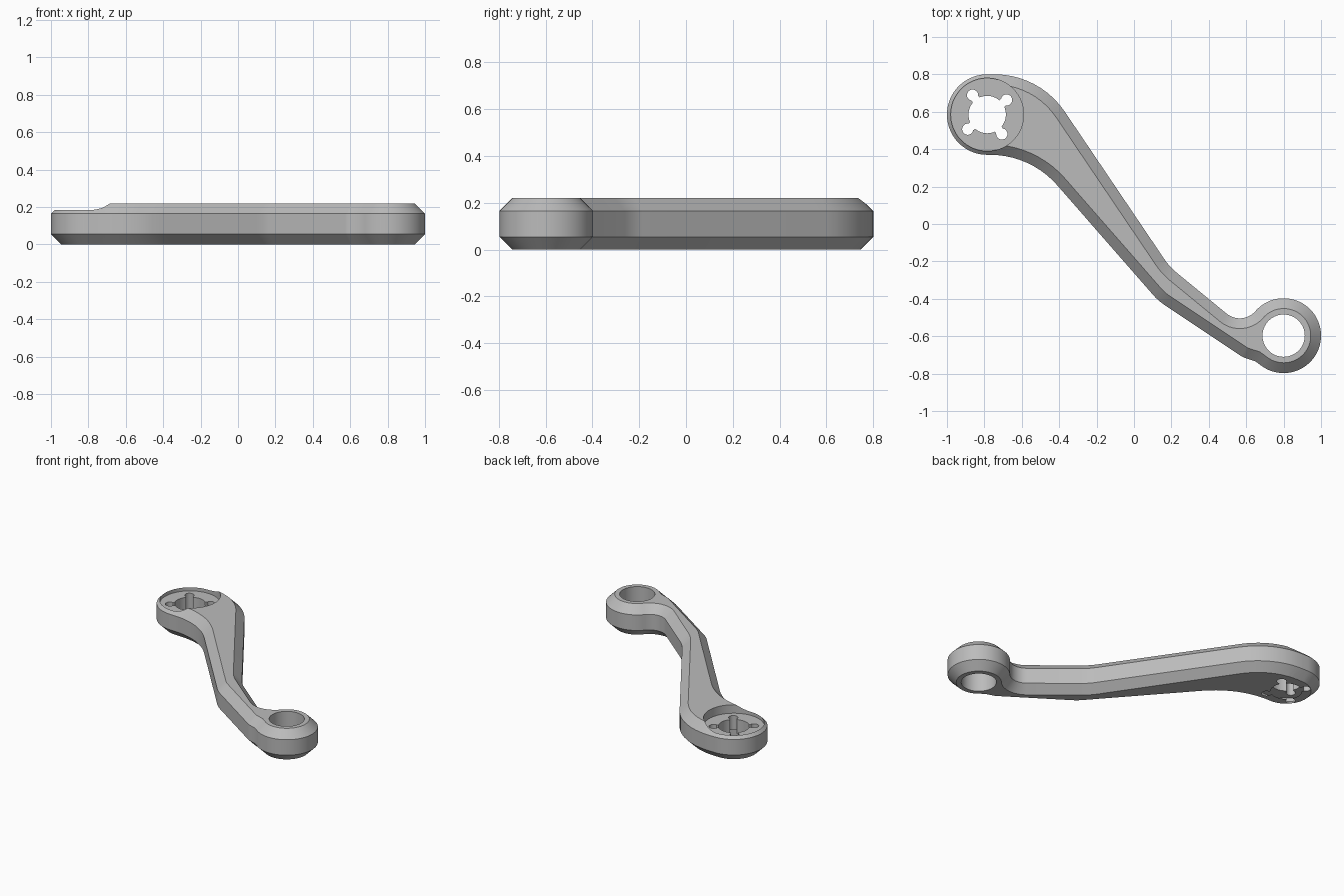
import bpy, bmesh, math
from mathutils import Vector

if "Cube" in bpy.data.objects:
    bpy.data.objects.remove(bpy.data.objects["Cube"], do_unlink=True)

HEIGHT, CHAMFER = 0.22, 0.055
HUB, HUB_R = Vector((-0.785, 0.585)), 0.215
EYE, EYE_R = Vector((0.8, -0.597)), 0.2

grey = bpy.data.materials.new("plain_grey")
grey.use_nodes = True
colour = (0.5, 0.5, 0.5, 1)
grey.diffuse_color = colour
grey.node_tree.nodes["Principled BSDF"].inputs["Base Color"].default_value = colour


def arc(centre, radius, start, end, steps):
    angles = [math.radians(start + (end - start) * i / steps) for i in range(steps + 1)]
    return [centre + radius * Vector((math.cos(a), math.sin(a))) for a in angles]


def fillet(before, corner, after, radius, steps=10):
    """Replace a corner with a tangent arc."""
    u, v = (before - corner).normalized(), (after - corner).normalized()
    half = u.angle(v) / 2
    centre = corner + (u + v).normalized() * radius / math.sin(half)
    reach = radius / math.tan(half)
    a, b = corner + u * reach - centre, corner + v * reach - centre
    turn = b.angle_signed(a)
    start = math.atan2(a.y, a.x)
    return arc(centre, radius, math.degrees(start), math.degrees(start + turn), steps)


def rounded_path(start, corners, end):
    pts = [start] + [Vector(c[:2]) for c in corners] + [end]
    out = []
    for i, c in enumerate(corners):
        out += fillet(pts[i], pts[i + 1], pts[i + 2], c[2])
    return out


def inset(points, distance):
    """Mitred inward offset of a clockwise outline."""
    out = []
    for i, p in enumerate(points):
        d1 = (p - points[i - 1]).normalized()
        d2 = (points[(i + 1) % len(points)] - p).normalized()
        n1, n2 = Vector((d1.y, -d1.x)), Vector((d2.y, -d2.x))
        out.append(p + (n1 + n2) * distance / (1 + n1.dot(n2)))
    return out


def make_object(name, bm):
    bmesh.ops.recalc_face_normals(bm, faces=bm.faces)
    mesh = bpy.data.meshes.new(name)
    bm.to_mesh(mesh)
    bm.free()
    mesh.materials.append(grey)
    obj = bpy.data.objects.new(name, mesh)
    bpy.context.collection.objects.link(obj)
    return obj


def cylinder(name, centre, radius, z0, z1, sides=64):
    bm = bmesh.new()
    bmesh.ops.create_cone(bm, cap_ends=True, segments=sides, radius1=radius,
                          radius2=radius, depth=z1 - z0)
    obj = make_object(name, bm)
    obj.location = (centre.x, centre.y, (z0 + z1) / 2)
    return obj


# Clockwise outline: hub, upper edge, eye, lower edge
hub_arc = arc(HUB, HUB_R, -90, -270, 48)
eye_arc = arc(EYE, EYE_R, 139, -127, 64)
upper = rounded_path(hub_arc[-1], [(-0.505, 0.8, 0.45), (0.19, -0.229, 0.35),
                                   (0.578, -0.547, 0.11)], eye_arc[0])
lower = rounded_path(eye_arc[-1], [(0.64, -0.728, 0.05), (0.585, -0.714, 0.08),
                                   (0.129, -0.41, 0.3), (-0.552, 0.369, 0.477)], hub_arc[0])
outline = hub_arc + upper + eye_arc + lower
outline = [p for i, p in enumerate(outline) if (p - outline[i - 1]).length > 0.002]

# Arm body with chamfered top and bottom rims
bm = bmesh.new()
rim = inset(outline, CHAMFER)
levels = [(rim, 0), (outline, CHAMFER), (outline, HEIGHT - CHAMFER), (rim, HEIGHT)]
loops = [[bm.verts.new((p.x, p.y, z)) for p in pts] for pts, z in levels]
for a, b in zip(loops, loops[1:]):
    for i in range(len(a)):
        bm.faces.new((a[i - 1], a[i], b[i], b[i - 1]))
bm.faces.new(loops[0])
bm.faces.new(loops[-1])
arm = make_object("lever_arm", bm)

# Cutters: hub recesses on both sides, hub bore, eye bore
cutters = [
    cylinder("top_recess_cutter", HUB, 0.195, 0.16, 0.4, 96),
    cylinder("bottom_recess_cutter", HUB, 0.195, -0.2, 0.06, 96),
    cylinder("hub_bore_cutter", HUB, 0.1, -0.3, 0.5),
    cylinder("eye_bore_cutter", EYE, 0.113, -0.3, 0.5),
]

# Four keyhole slots around the hub bore
for k in range(4):
    angle = math.radians(37 + 90 * k)
    direction = Vector((math.cos(angle), math.sin(angle)))
    cutters.append(cylinder("slot_end_cutter", HUB + direction * 0.13, 0.03, -0.3, 0.5, 24))
    bm = bmesh.new()
    bmesh.ops.create_cube(bm, size=1)
    neck = make_object("slot_neck_cutter", bm)
    middle = HUB + direction * 0.1
    neck.location = (middle.x, middle.y, HEIGHT / 2)
    neck.scale = (0.06, 0.044, 0.8)
    neck.rotation_euler.z = angle
    cutters.append(neck)

bpy.ops.object.select_all(action="DESELECT")
arm.select_set(True)
bpy.context.view_layer.objects.active = arm
for cutter in cutters:
    mod = arm.modifiers.new(cutter.name, "BOOLEAN")
    mod.operation, mod.solver, mod.object = "DIFFERENCE", "EXACT", cutter
    bpy.ops.object.modifier_apply(modifier=mod.name)
    bpy.data.objects.remove(cutter, do_unlink=True)

bpy.ops.object.shade_smooth_by_angle(angle=math.radians(25))
